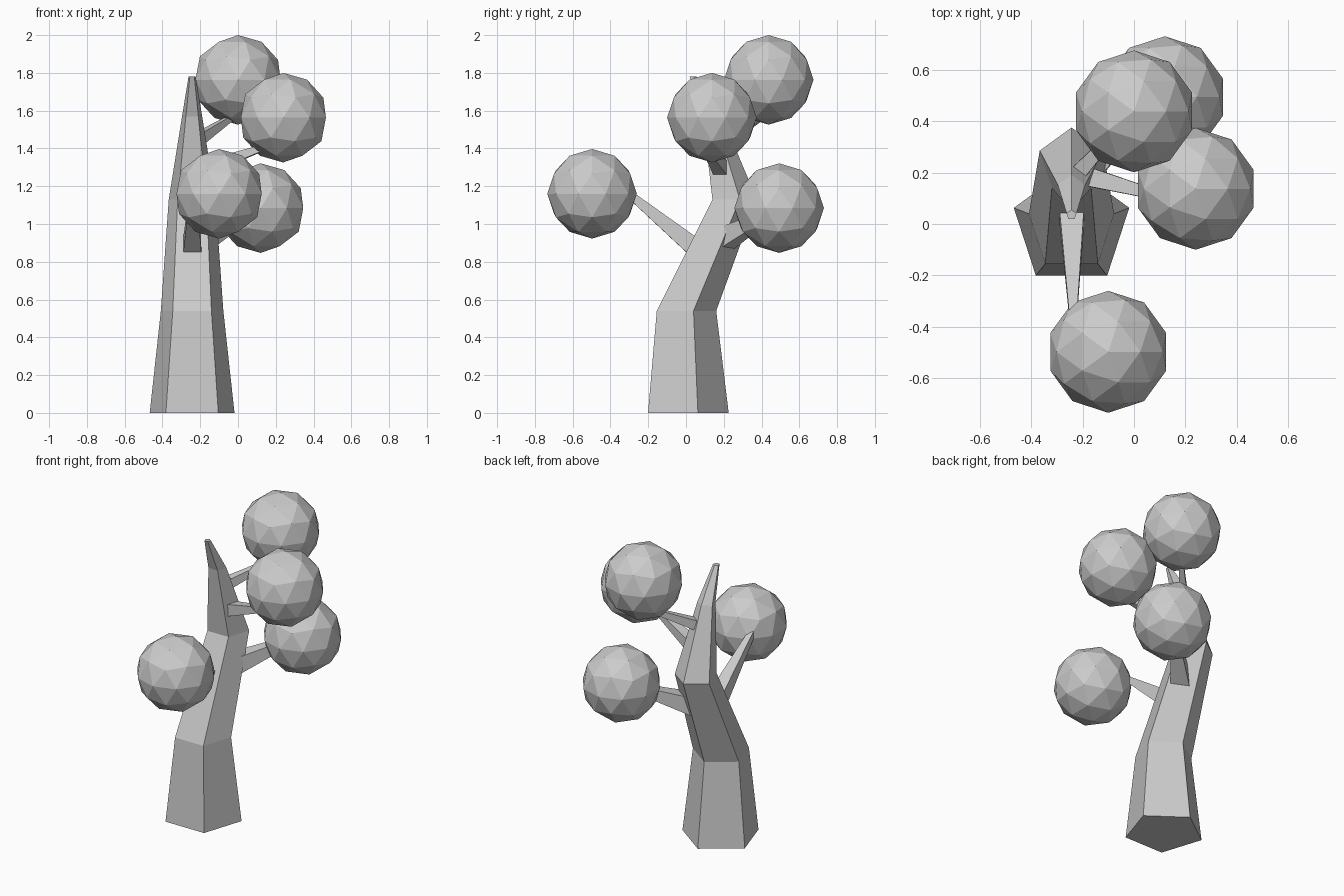
import bpy, bmesh, math
from mathutils import Vector

if "Cube" in bpy.data.objects:
    bpy.data.objects.remove(bpy.data.objects["Cube"])


def loft(name, rings):
    """Skin equal-sized rings of points into a closed flat-shaded tube."""
    bm = bmesh.new()
    loops = [[bm.verts.new(p) for p in ring] for ring in rings]
    n = len(loops[0])
    for a, b in zip(loops, loops[1:]):
        for i in range(n):
            j = (i + 1) % n
            bm.faces.new((a[i], a[j], b[j], b[i]))
    bm.faces.new(loops[0])
    bm.faces.new(loops[-1])
    bmesh.ops.recalc_face_normals(bm, faces=bm.faces)
    mesh = bpy.data.meshes.new(name)
    bm.to_mesh(mesh)
    bm.free()
    obj = bpy.data.objects.new(name, mesh)
    bpy.context.collection.objects.link(obj)
    return obj


def pentagon(y, z, r, x=-0.243):
    angles = [math.pi / 2 + i * math.tau / 5 for i in range(5)]
    return [(x + r * math.cos(a), y + r * math.sin(a), z) for a in angles]


def square(center, direction, half):
    side = direction.cross(Vector((0, 0, 1))).normalized()
    up = side.cross(direction).normalized()
    return [center + half * (side * s + up * u)
            for s, u in ((-1, -1), (1, -1), (1, 1), (-1, 1))]


# Bent five-sided trunk: y centre, height, radius
loft("trunk", [pentagon(*s) for s in (
    (-0.01, 0, 0.236), (-0.014, 0.54, 0.174), (0.245, 1.13, 0.13),
    (0.135, 1.57, 0.056), (0.035, 1.78, 0.02))])

# Tapered square branches: start, end, start and end half width
branches = {
    "front_branch": ((-0.242, 0.035, 0.885), (-0.237, -0.345, 1.195), 0.048, 0.016),
    "back_branch": ((-0.19, 0.2, 0.92), (0.0, 0.385, 1.02), 0.056, 0.03),
    "right_branch": ((-0.22, 0.195, 1.28), (0.12, 0.105, 1.40), 0.04, 0.017),
    "upper_branch": ((-0.225, 0.19, 1.44), (-0.04, 0.39, 1.56), 0.032, 0.014),
}
for name, (start, end, r0, r1) in branches.items():
    start, end = Vector(start), Vector(end)
    d = (end - start).normalized()
    loft(name, [square(start, d, r0), square(end, d, r1)])

# Faceted foliage balls
balls = {
    "top_foliage": (0.0, 0.438, 1.763),
    "right_foliage": (0.24, 0.137, 1.563),
    "front_foliage": (-0.10, -0.497, 1.16),
    "back_foliage": (0.12, 0.493, 1.084),
}
for name, pos in balls.items():
    bpy.ops.mesh.primitive_ico_sphere_add(subdivisions=2, radius=0.237, location=pos)
    bpy.context.object.name = name
